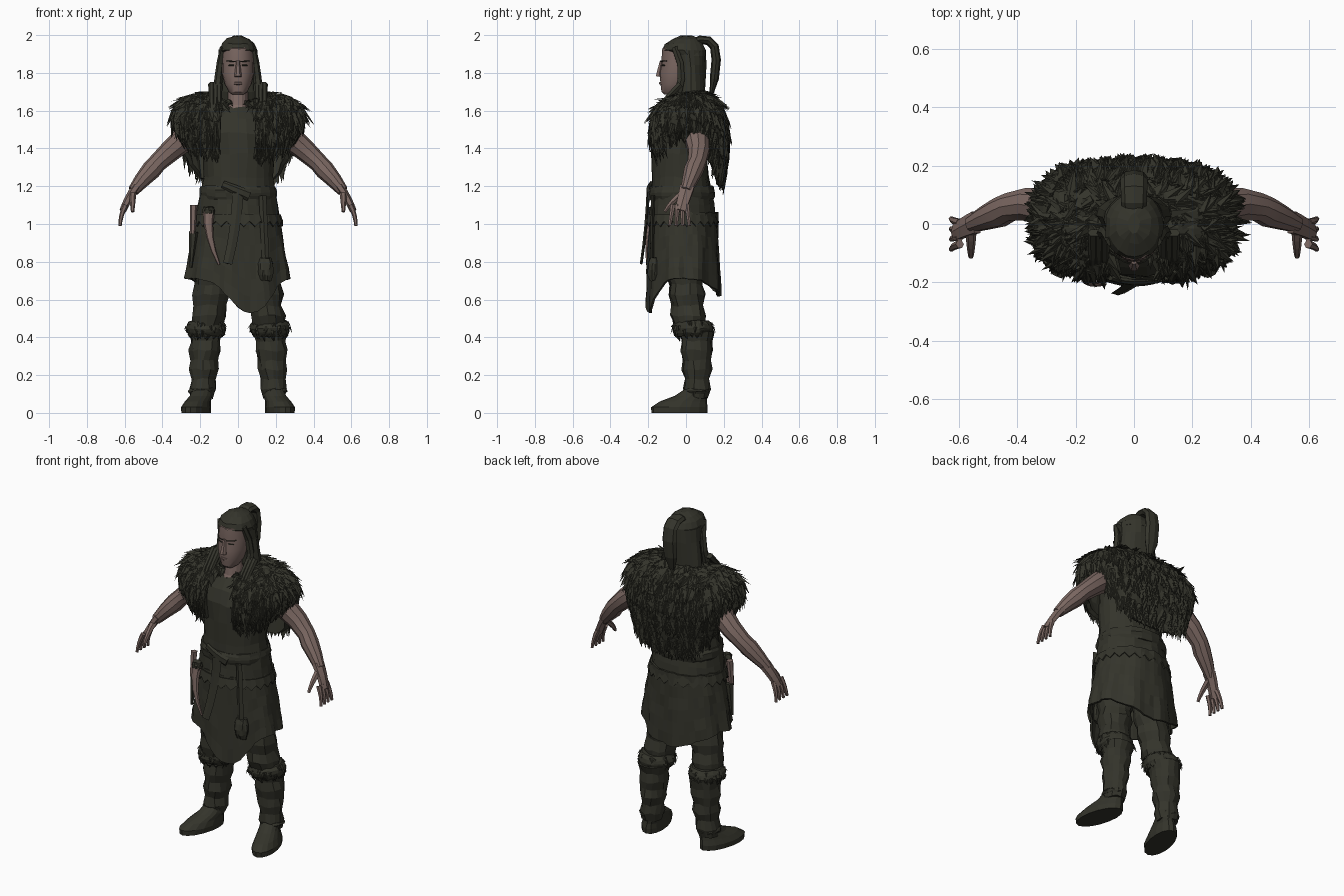
import bpy, bmesh, random
from math import sin, cos, pi, tau, copysign
from mathutils import Vector

random.seed(7)
if "Cube" in bpy.data.objects:
    bpy.data.objects.remove(bpy.data.objects["Cube"])


def material(name, rgb):
    m = bpy.data.materials.new(name)
    m.use_nodes = True
    m.diffuse_color = (*rgb, 1)
    m.node_tree.nodes["Principled BSDF"].inputs["Base Color"].default_value = (*rgb, 1)
    return m


HIDE = material("dark_olive_hide", (.034, .034, .024))
SKIN = material("skin", (.2, .138, .122))


def finish(name, bm, mat, thick=0, smooth=False):
    bmesh.ops.recalc_face_normals(bm, faces=bm.faces)
    mesh = bpy.data.meshes.new(name)
    bm.to_mesh(mesh)
    bm.free()
    mesh.materials.append(mat)
    ob = bpy.data.objects.new(name, mesh)
    bpy.context.collection.objects.link(ob)
    if thick:
        mod = ob.modifiers.new("thickness", "SOLIDIFY")
        mod.thickness, mod.offset = thick, 0
    if smooth:
        for polygon in mesh.polygons:
            polygon.use_smooth = True
        mesh.set_sharp_from_angle(angle=pi / 6)
    return ob


def bridge(rows, closed=True, cap=True):
    """Join neighbouring rows of points into one surface."""
    bm = bmesh.new()
    rows = [[bm.verts.new(p) for p in row] for row in rows]
    count = len(rows[0])
    for upper, lower in zip(rows, rows[1:]):
        for i in range(count if closed else count - 1):
            j = (i + 1) % count
            bm.faces.new((upper[i], upper[j], lower[j], lower[i]))
    if cap:
        bm.faces.new(rows[0])
        bm.faces.new(rows[-1])
    return bm


def wobble(p, amount):
    return Vector(p) + Vector([random.uniform(-amount, amount) for _ in range(3)])


def loft(name, rings, mat, sides=16, jitter=0, shear=0, smooth=False):
    """Stack horizontal ellipses given as (x, y, z, rx, ry)."""
    rows = []
    for x, y, z, rx, ry in rings:
        row = []
        for i in range(sides):
            angle = tau * i / sides
            depth = y - ry * cos(angle)
            row.append(wobble((x + rx * sin(angle) + shear * depth, depth, z), jitter))
        rows.append(row)
    return finish(name, bridge(rows), mat, smooth=smooth)


def band(name, x, y, z, rx, ry, height, bulge):
    """A rounded strip of cloth or fur around a limb or the waist."""
    rings = []
    for k in range(5):
        swell = bulge * sin(pi * k / 4)
        rings.append((x, y, z + height * k / 4, rx + swell, ry + swell))
    return loft(name, rings, HIDE, 20, .004)


def tube(name, points, mat, sides=8, flat=1, smooth=False, ref=(0, 1, 0)):
    """Sweep an ellipse along points given as (x, y, z, radius); flat scales it along ref."""
    centres = [Vector(p[:3]) for p in points]
    rows = []
    for k, centre in enumerate(centres):
        along = (centres[min(k + 1, len(centres) - 1)] - centres[max(k - 1, 0)]).normalized()
        u = along.cross(Vector(ref)).normalized()
        v = along.cross(u) * flat
        angles = [tau * i / sides for i in range(sides)]
        rows.append([centre + points[k][3] * (u * cos(a) + v * sin(a)) for a in angles])
    return finish(name, bridge(rows), mat, smooth=smooth)


def strand(name, start, end, thick, thin, mat, sag=(0, 0, 0), flat=1, sides=6, steps=4):
    """A tapered tube from start to end, bent by sag in the middle."""
    points = []
    for k in range(steps + 1):
        t = k / steps
        p = Vector(start).lerp(Vector(end), t) + Vector(sag) * 4 * t * (1 - t)
        points.append((*p, thick + (thin - thick) * t))
    return tube(name, points, mat, sides, flat)


def tufts(name, source, count, length, width, axis, lift=0):
    """Scatter pointed fur locks over a surface, lying downwards."""
    mesh = source.data
    polygons = list(mesh.polygons)
    bm = bmesh.new()
    for face in random.choices(polygons, [p.area for p in polygons], k=count):
        corners = [mesh.vertices[i].co for i in face.vertices]
        weights = [random.random() + .05 for _ in corners]
        p = sum((c * w for c, w in zip(corners, weights)), Vector()) / sum(weights)
        out = face.normal.copy()
        if out.dot(p - axis) < 0:
            out.negate()
        p += out * lift
        down = Vector((random.uniform(-.4, .4), random.uniform(-.3, .3), -1))
        along = (down - out * down.dot(out)).normalized()
        across = along.cross(out).normalized() * width * random.uniform(.6, 1.2)
        tip = bm.verts.new(p + along * length * random.uniform(.6, 1.2) + out * length * .1)
        base = [bm.verts.new(q) for q in (p - across, p + out * width * .6, p + across)]
        bm.faces.new(base)
        for i in range(3):
            bm.faces.new((base[i], base[(i + 1) % 3], tip))
    return finish(name, bm, HIDE)


# Tunic body
loft("tunic", [(0, -.02, 1, .225, .18), (0, -.02, 1.1, .21, .17), (0, -.03, 1.25, .185, .15),
               (0, -.03, 1.37, .19, .15), (0, -.03, 1.48, .2, .15), (0, -.02, 1.56, .18, .125),
               (0, -.015, 1.62, .075, .085)], HIDE, 24, .007)

# Scalloped trim and pleated skirt with pointed front and back hem
trim, skirt = [[], []], [[] for _ in range(7)]
for i in range(48):
    angle = tau * i / 48
    s, c = sin(angle), cos(angle)
    trim[0].append((.222 * s, -.02 - .18 * c, 1.05))
    trim[1].append((.235 * s, -.02 - .19 * c, 1 + .014 * (-1) ** i))
    hem = .71 - .18 * max(0, cos(angle - .25)) ** 6 - .09 * max(0, -c) ** 3
    for k, row in enumerate(skirt):
        t = k / 6
        fold = 1 + .04 * t * cos(9 * angle + 1)
        row.append(wobble(((.21 + .06 * t) * fold * s, -.013 - (.175 + .015 * t) * fold * c,
                           1.06 + (hem - 1.06) * t), .004))
finish("tunic_trim", bridge(trim, cap=False), HIDE, .008)
finish("skirt", bridge(skirt, cap=False), HIDE, .012)

# Belt with knot and hanging gear
band("belt", 0, -.023, 1.13, .198, .168, .07, .01)
strand("belt_knot", (-.08, -.185, 1.21), (.06, -.19, 1.15), .02, .03, HIDE, (0, -.01, 0), .5)
strand("belt_tail", (0, -.2, 1.17), (-.055, -.237, .79), .03, .024, HIDE, (.01, .005, 0), .3, 4)
strand("pouch_strap", (.13, -.175, 1.15), (.145, -.18, .82), .02, .02, HIDE, flat=.5, sides=4)
band("belt_pouch", .145, -.172, .7, .03, .02, .12, .014)
strand("horn", (-.155, -.175, 1.07), (-.1, -.207, .785), .031, .006, SKIN, (-.02, -.01, 0), .7, 8)
band("horn_cap", -.155, -.175, 1.05, .026, .02, .04, .006)
strand("knife_handle", (-.235, -.09, 1.1), (-.24, -.1, .95), .02, .015, SKIN)
strand("knife_sheath", (-.235, -.09, .96), (-.25, -.09, .77), .024, .008, HIDE)

# Fur mantle: front, side and back outlines blended around the body
FRONT, SIDE, BACK = (.07, .11, 1.64, .27), (.12, .22, 1.68, .22), (.07, .14, 1.69, .49)


def outline(shape, t):
    start, reach, top, drop = shape
    return start + reach * sin(2.2 * t), top - drop * t * t


rows = []
for k in range(7):
    row = []
    wide, side_z = outline(SIDE, k / 6)
    for i in range(49):
        angle = .2 + (tau - .4) * i / 48
        s, c = sin(angle), cos(angle)
        depth, z = outline(FRONT if c > 0 else BACK, k / 6)
        blend = abs(s) ** 3
        row.append(wobble((wide * copysign(abs(s) ** .75, s), -depth * copysign(abs(c) ** .65, c),
                           blend * side_z + (1 - blend) * z), .007))
    rows.append(row)
mantle = finish("fur_mantle", bridge(rows, closed=False, cap=False), HIDE, .024)
tufts("mantle_fur", mantle, 1700, .085, .02, Vector((0, .02, 1.45)), .011)

# Neck and head
loft("neck", [(0, -.05, 1.55, .075, .085), (0, -.03, 1.63, .054, .065), (0, -.015, 1.75, .054, .06)], SKIN)
loft("head", [(0, -.085, 1.685, .03, .03), (0, -.07, 1.7, .05, .06), (0, -.055, 1.74, .07, .08),
              (0, -.04, 1.8, .085, .1), (0, -.035, 1.85, .085, .093), (0, -.03, 1.87, .086, .1),
              (0, -.025, 1.93, .084, .1), (0, -.01, 1.96, .06, .07)], SKIN, smooth=True)
strand("nose", (0, -.13, 1.865), (0, -.143, 1.78), .009, .02, SKIN)
strand("lips", (-.025, -.12, 1.745), (.025, -.12, 1.745), .008, .008, SKIN, (0, -.015, 0))

# Hair cap, back hair and ponytail
loft("hair_cap", [(0, .02, 1.89, .1, .085), (0, -.01, 1.92, .1, .116), (0, -.01, 1.955, .085, .1),
                  (0, 0, 1.98, .06, .07), (0, 0, 1.995, .02, .035)], HIDE, 20, .003)
loft("back_hair", [(0, .05, 1.6, .125, .05), (0, .03, 1.7, .125, .07), (0, .025, 1.84, .106, .08),
                   (0, .015, 1.92, .1, .09)], HIDE, 20, .004)
tube("ponytail", [(0, .03, 1.955, .02), (0, .075, 1.975, .023), (0, .12, 1.97, .024), (0, .15, 1.94, .024),
                  (0, .16, 1.87, .025), (0, .15, 1.77, .024), (0, .13, 1.66, .005)],
     HIDE, flat=1.9, ref=(1, 0, 0))

# Paired parts, m is +1 for left and -1 for right
for m, side in ((1, "left_"), (-1, "right_")):
    def pair(part, start, end, thick, thin, mat, sag=(0, 0, 0), flat=1):
        def flip(p):
            return m * p[0], p[1], p[2]
        return strand(side + part, flip(start), flip(end), thick, thin, mat, flip(sag), flat)

    # Face details and side locks
    pair("eye", (.022, -.126, 1.84), (.05, -.111, 1.84), .004, .003, HIDE, (0, -.004, 0))
    pair("brow", (.012, -.132, 1.86), (.062, -.103, 1.863), .003, .003, HIDE, (0, -.01, 0))
    pair("ear_bead", (.12, -.04, 1.67), (.115, -.04, 1.74), .01, .01, SKIN)
    pair("temple_hair", (.078, -.06, 1.935), (.11, -.09, 1.6), .018, .025, HIDE, (.01, .05, 0))
    for k in range(3):
        x = .1 + .02 * k
        pair(f"chest_lock_{k}", (x, -.03, 1.74), (x, -.19, 1.36 + x / 5), .018, .004, HIDE, (0, -.06, 0))

    # Bare arm and hand
    arm = [(.19, .03, 1.53, .075), (.29, .06, 1.445, .066), (.36, .068, 1.385, .058), (.425, .058, 1.325, .05),
           (.46, .04, 1.285, .052), (.51, .02, 1.23, .042), (.555, 0, 1.175, .03)]
    tube(side + "arm", [(m * x, y, z, r) for x, y, z, r in arm], SKIN, 10, smooth=True)
    pair("palm", (.54, .006, 1.195), (.61, -.03, 1.07), .024, .018, SKIN, (.005, 0, 0), 1.8)
    for k in range(4):
        y = .018 - .035 * k
        pair(f"finger_{k}", (.596, y * .7 - .008, 1.1), (.625, y, .99), .015, .009, SKIN, (.006, 0, 0))
    pair("thumb", (.558, -.02, 1.16), (.558, -.112, 1.065), .02, .009, SKIN, (0, -.01, 0))

    # Wrinkled trousers and wrapped boot shaft
    trousers, shaft = [], []
    for k in range(8):
        fold = .005 * (-1) ** k
        r = .1 + fold - .002 * k
        trousers.append((m * (.115 + .007 * k), .005 * (k - 3), .85 - .056 * k, r, r))
        r = .088 + fold - .004 * k
        shaft.append((m * (.17 + .003 * k), .058, .43 - .05 * k, r, r))
    loft(side + "trouser_leg", trousers, HIDE, 14, .007)
    loft(side + "boot_shaft", shaft, HIDE, 14, .006)

    # Fur cuff, ankle wrap and shoe
    cuff = band(side + "boot_cuff", m * .17, .037, .405, .085, .085, .083, .022)
    tufts(side + "cuff_fur", cuff, 110, .035, .013, Vector((m * .17, .037, .45)))
    band(side + "ankle_wrap", m * .195, .055, .1, .058, .058, .03, .01)
    shoe = [(.215, -.035, 0, .072, .148), (.215, -.035, .03, .074, .15), (.21, -.015, .06, .064, .125),
            (.2, .025, .09, .058, .085), (.196, .05, .125, .054, .058)]
    loft(side + "shoe", [(m * x, *rest) for x, *rest in shoe], HIDE, shear=-.2 * m)
